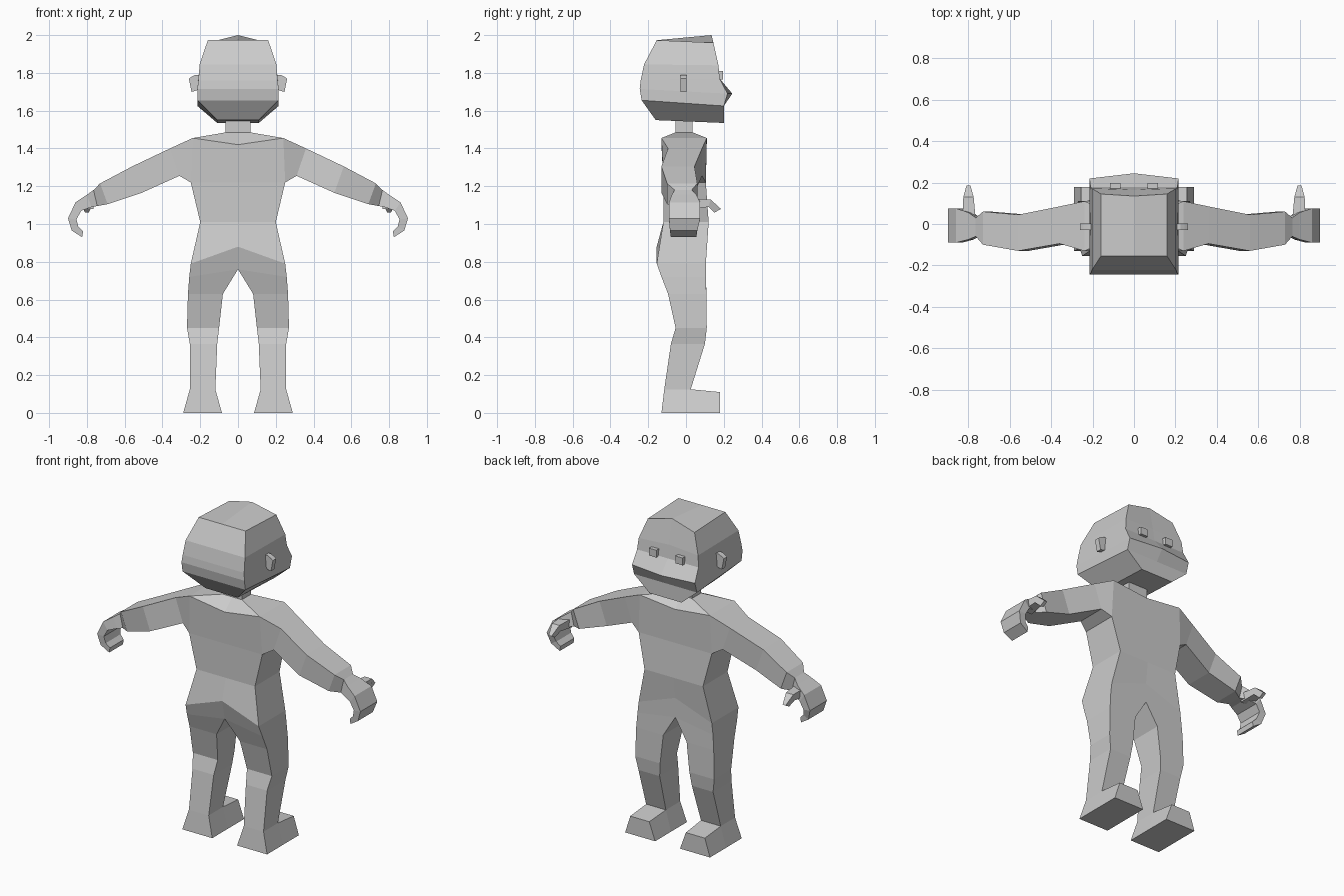
import bpy, bmesh

grey = bpy.data.materials.new("plain grey")
grey.diffuse_color = (0.6, 0.6, 0.6, 1)


def loft(bm, rings, closed=True, start=False, end=False):
    """Bridge a list of equally long point rings with quads."""
    vs = [[bm.verts.new(p) for p in r] for r in rings]
    n = len(vs[0])
    for a, b in zip(vs, vs[1:]):
        for i in range(n if closed else n - 1):
            j = (i + 1) % n
            bm.faces.new((a[i], a[j], b[j], b[i]))
    if start:
        bm.faces.new(vs[0])
    if end:
        bm.faces.new(vs[-1])


def finish(name, bm, mirror=True):
    bmesh.ops.remove_doubles(bm, verts=bm.verts, dist=0.001)
    # drop walls left inside where two lofts meet
    inner = [f for f in bm.faces if all(len(e.link_faces) > 2 for e in f.edges)]
    bmesh.ops.delete(bm, geom=inner, context='FACES')
    bmesh.ops.recalc_face_normals(bm, faces=bm.faces)
    me = bpy.data.meshes.new(name)
    bm.to_mesh(me)
    bm.free()
    me.materials.append(grey)
    ob = bpy.data.objects.new(name, me)
    bpy.context.collection.objects.link(ob)
    if mirror:
        ob.modifiers.new("mirror", 'MIRROR').use_clip = True
    return ob


def limb_ring(xa, za, xb, zb, yb, yf):
    """Four-sided ring between an upper/outer and a lower/inner edge."""
    return [(xa, yb, za), (xa, yf, za), (xb, yf, zb), (xb, yb, zb)]


# ---- body: right half, mirrored ----
body = bmesh.new()

# torso and neck: side x, side z, centre back z, centre front z, back y, front y
torso = [
    (.065, 1.56, 1.56, 1.56, -.055, .035),
    (.065, 1.485, 1.485, 1.485, -.055, .035),
    (.24, 1.455, 1.42, 1.43, -.13, .11),
    (.25, 1.22, 1.22, 1.22, -.12, .105),
    (.20, 1.01, 1.01, 1.01, -.12, .12),
    (.25, .79, .88, .88, -.155, .105),
]
loft(body, [[(0, yb, zb), (x, yb, z), (x, yf, z), (0, yf, zf)]
            for x, z, zb, zf, yb, yf in torso], closed=False)

# arm and curled hand
loft(body, [limb_ring(*r) for r in [
    (.36, 1.40, .31, 1.255, -.095, .085),
    (.56, 1.305, .51, 1.165, -.13, .045),
    (.73, 1.215, .69, 1.105, -.10, .06),
    (.765, 1.18, .745, 1.095, -.06, .03),
    (.80, 1.155, .775, 1.09, -.075, .055),
    (.86, 1.115, .83, 1.07, -.09, .075),
    (.90, 1.03, .855, 1.025, -.09, .075),
    (.88, .965, .845, .985, -.085, .06),
    (.825, .93, .82, .96, -.08, .055),
]], end=True)
# shoulder joining the torso side to the arm
loft(body, [
    [(.24, -.13, 1.455), (.24, .11, 1.455), (.25, .105, 1.22), (.25, -.12, 1.22)],
    limb_ring(.36, 1.40, .31, 1.255, -.095, .085)])

# leg: outer x and z, inner x and z, back y, front y
loft(body, [limb_ring(*r) for r in [
    (.25, .79, 0, .88, -.155, .105),
    (.258, .72, 0, .76, -.13, .105),
    (.265, .63, .08, .63, -.095, .108),
    (.27, .45, .10, .45, -.055, .11),
    (.255, .365, .11, .365, -.08, .10),
    (.255, .125, .12, .125, -.115, .025),
    (.29, 0, .085, 0, -.13, .025),
]], end=True)

# foot
loft(body, [
    [(.12, .025, .125), (.255, .025, .125), (.29, .025, 0), (.085, .025, 0)],
    [(.125, .18, .11), (.255, .18, .11), (.29, .18, 0), (.085, .18, 0)],
], end=True)
finish("body", body)

# ---- thumb ----
thumb = bmesh.new()
loft(thumb, [[(xa, y, zt), (xb, y, zt), (xb, y2, zb), (xa, y2, zb)]
             for xa, xb, y, zt, y2, zb in [
    (.765, .83, .02, 1.135, .02, 1.08),
    (.775, .825, .13, 1.13, .12, 1.09),
    (.79, .81, .185, 1.08, .15, 1.06),
]], start=True, end=True)
finish("thumb", thumb)

# ---- head: half width, back y/z, front side y/z, front centre y/z ----
head = bmesh.new()
loft(head, [[(0, yb, zb), (w, yb, zb), (w, yf, zf), (0, yc, zc)]
            for w, yb, zb, yf, zf, yc, zc in [
    (.11, -.16, 1.55, .20, 1.535, .20, 1.535),
    (.215, -.235, 1.655, .20, 1.625, .20, 1.625),
    (.215, -.245, 1.715, .22, 1.69, .245, 1.69),
    (.21, -.24, 1.76, .178, 1.77, .178, 1.77),
    (.203, -.222, 1.845, .172, 1.84, .165, 1.85),
    (.16, -.155, 1.973, .145, 1.96, .135, 2.0),
]], closed=False, start=True, end=True)
finish("head", head)

# ---- ears ----
ear = bmesh.new()
loft(ear, [[(x, -.03, zb), (x, .002, zb), (x, .002, zt), (x, -.03, zt)]
           for x, zb, zt in [(.20, 1.715, 1.79), (.225, 1.705, 1.79), (.245, 1.70, 1.78)]],
     end=True)
loft(ear, [[(.245, -.03, 1.70), (.245, .002, 1.70), (.245, .002, 1.78), (.245, -.03, 1.78)],
           [(.246, -.03, 1.70), (.246, .002, 1.70), (.26, .002, 1.77), (.26, -.03, 1.77)]],
     end=True)
finish("ears", ear)

# ---- eyes: small blocks above the nose fold ----
eye = bmesh.new()
loft(eye, [[(.065, y, 1.765), (.115, y, 1.765), (.115, y, 1.81), (.065, y, 1.81)]
           for y in (.15, .197)], start=True, end=True)
finish("eyes", eye)
